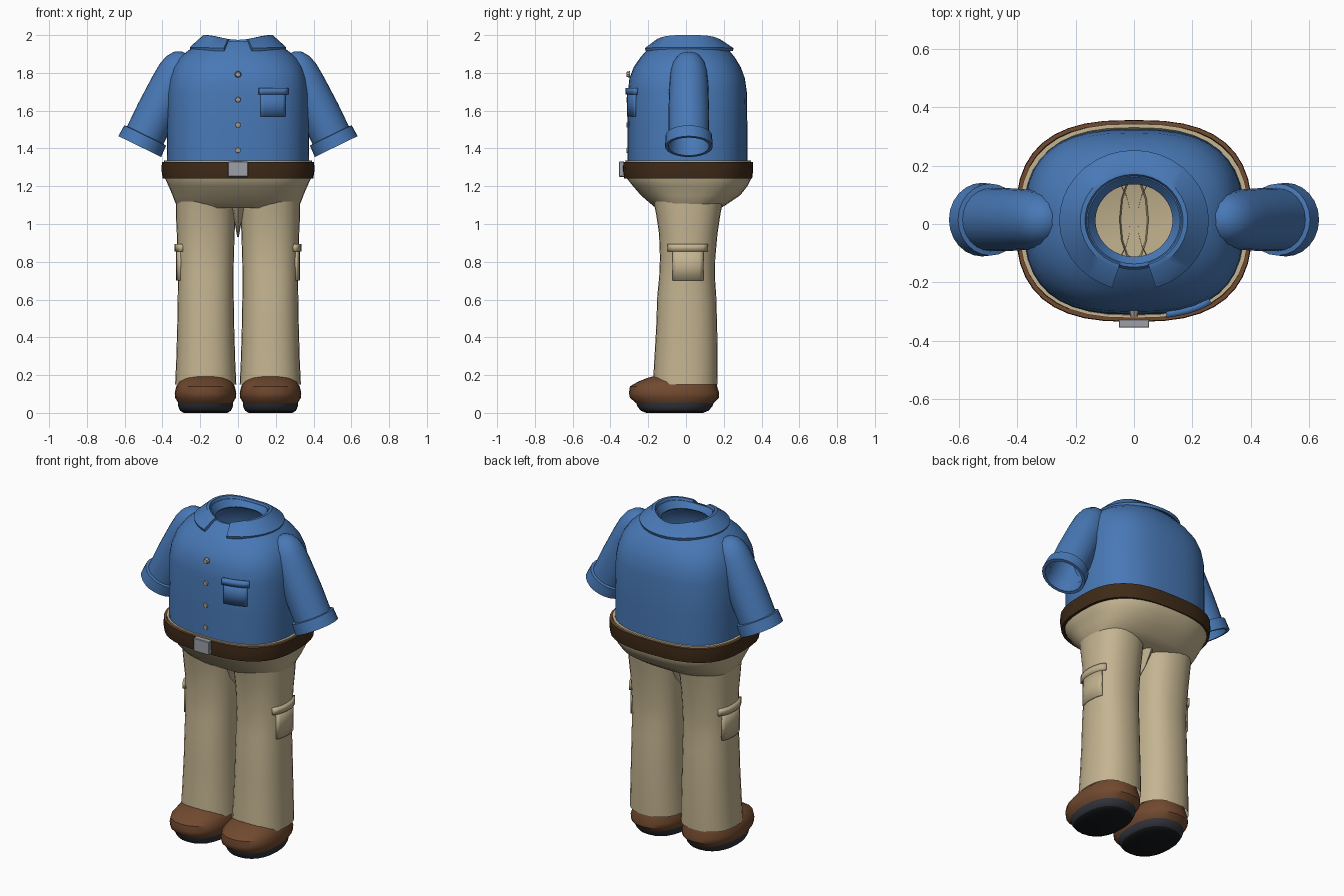
import bpy, bmesh, math
from mathutils import Matrix

if "Cube" in bpy.data.objects:
    bpy.data.objects.remove(bpy.data.objects["Cube"])


def material(name, r, g, b):
    m = bpy.data.materials.new(name)
    m.use_nodes = True
    m.diffuse_color = (r, g, b, 1)
    m.node_tree.nodes["Principled BSDF"].inputs["Base Color"].default_value = (r, g, b, 1)
    return m


BLUE = material("shirt blue", 0.065, 0.19, 0.47)
TAN = material("trouser tan", 0.55, 0.455, 0.28)
BROWN = material("shoe brown", 0.165, 0.067, 0.028)
DARK = material("belt dark brown", 0.05, 0.024, 0.009)
STEEL = material("buckle grey", 0.34, 0.35, 0.39)
BUTTON = material("button grey", 0.4, 0.34, 0.28)
SOLE = material("sole slate", 0.03, 0.033, 0.042)
TREAD = material("tread black", 0.008, 0.009, 0.011)


def finish(name, bm, mats, mirror=False, thick=0, rule=None, angle=40):
    bmesh.ops.recalc_face_normals(bm, faces=bm.faces)
    bm.normal_update()
    if rule:
        for f in bm.faces:
            f.material_index = rule(f)
    me = bpy.data.meshes.new(name)
    bm.to_mesh(me)
    bm.free()
    ob = bpy.data.objects.new(name, me)
    bpy.context.collection.objects.link(ob)
    for m in mats:
        me.materials.append(m)
    if thick:
        s = ob.modifiers.new("Thickness", "SOLIDIFY")
        s.thickness, s.offset = thick, 0
    if mirror:
        ob.modifiers.new("Mirror", "MIRROR")
    bpy.ops.object.select_all(action="DESELECT")
    ob.select_set(True)
    bpy.context.view_layer.objects.active = ob
    bpy.ops.object.shade_smooth_by_angle(angle=math.radians(angle))
    return ob


def skin(bm, rows, wrap=True, close=False):
    """Join neighbouring rows of vertices with quads."""
    pairs = list(zip(rows, rows[1:])) + ([(rows[-1], rows[0])] if close else [])
    for a, b in pairs:
        n = len(a)
        for i in range(n if wrap else n - 1):
            j = (i + 1) % n
            bm.faces.new((a[i], a[j], b[j], b[i]))


def loft(name, rings, mats, cx=0, exp=2.0, n=32, caps="", close=False, matrix=None, **kw):
    """Rings are (z, half width, back-most y, front-most y)."""
    bm = bmesh.new()
    rows = []
    for k, (z, hx, y0, y1) in enumerate(rings):
        e = exp[k] if isinstance(exp, (list, tuple)) else exp
        row = []
        for i in range(n):
            t = 2 * math.pi * i / n
            c, s = math.cos(t), math.sin(t)
            x = math.copysign(abs(c) ** (2 / e), c) * hx
            y = math.copysign(abs(s) ** (2 / e), s) * (y1 - y0) / 2
            row.append(bm.verts.new((cx + x, (y0 + y1) / 2 + y, z)))
        rows.append(row)
    skin(bm, rows, close=close)
    if "b" in caps:
        bm.faces.new(rows[0])
    if "t" in caps:
        bm.faces.new(rows[-1])
    if matrix:
        bm.transform(matrix)
    return finish(name, bm, mats, **kw)


def patch(name, u, v, surface, mat, thick, **kw):
    """Curved plate that follows a surface."""
    bm = bmesh.new()
    rows = [[bm.verts.new(surface(u[0] + (u[1] - u[0]) * i / 8, z)) for i in range(9)] for z in v]
    skin(bm, rows, wrap=False)
    return finish(name, bm, [mat], thick=thick, **kw)


# Shirt body
loft("shirt_body", [(1.29, 0.375, -0.31, 0.325), (1.5, 0.376, -0.31, 0.325),
                    (1.70, 0.373, -0.307, 0.322), (1.77, 0.362, -0.3, 0.312),
                    (1.83, 0.343, -0.277, 0.29), (1.88, 0.31, -0.243, 0.26),
                    (1.92, 0.262, -0.208, 0.228), (1.95, 0.21, -0.175, 0.195),
                    (1.965, 0.18, -0.155, 0.18)],
     [BLUE], exp=[2.7, 2.7, 2.7, 2.65, 2.55, 2.4, 2.2, 2.1, 2], n=40)


# Collar: a full neck band and an open turned-down flap
def collar(name, profile, start, end, steps):
    bm = bmesh.new()
    rows = []
    for i in range(steps + 1):
        a = math.radians(start + (end - start) * i / steps)
        row = []
        for r, z in profile:
            dip = 0.025 * math.sin(a) ** 4 * max(0, (z - 1.92) / 0.08)
            row.append(bm.verts.new((r * math.cos(a), 0.012 + 0.94 * r * math.sin(a), z - dip)))
        rows.append(row)
    skin(bm, rows)
    bm.faces.new(rows[0])
    bm.faces.new(rows[-1])
    finish(name, bm, [BLUE])


collar("neck_band", [(0.19, 1.95), (0.17, 1.985), (0.158, 1.985), (0.132, 1.945), (0.14, 1.935)], -90, 270, 36)
collar("collar_flap", [(0.162, 1.985), (0.168, 2.0), (0.184, 2.0), (0.256, 1.935), (0.25, 1.915), (0.17, 1.975)],
       -73, 253, 32)

# Sleeves and turned-up cuffs, built along the arm axis
arm = Matrix.Translation((0.52, 0.015, 1.41)) @ Matrix.Rotation(math.radians(-26), 4, "Y")


def tube(pairs):
    return [(z, r, -r, r) for z, r in pairs]


loft("sleeve", tube([(0.015, 0.107), (0.2, 0.108), (0.36, 0.103), (0.44, 0.097), (0.49, 0.084),
                     (0.53, 0.058), (0.55, 0.02)]),
     [BLUE], n=24, caps="t", matrix=arm, mirror=True)
loft("sleeve_cuff", tube([(0, 0.108), (0, 0.126), (0.065, 0.123), (0.068, 0.104)]),
     [BLUE], n=24, close=True, matrix=arm, mirror=True)


# Chest pocket
def chest(x, z):
    return (x, 0.0075 - 0.319 * (1 - abs(x / 0.376) ** 2.7) ** (1 / 2.7), z)


patch("chest_pocket", (0.12, 0.25), (1.57, 1.63, 1.7), chest, BLUE, 0.012)
patch("chest_pocket_flap", (0.11, 0.26), (1.685, 1.72), chest, BLUE, 0.026)

# Buttons
for i in range(4):
    bm = bmesh.new()
    bmesh.ops.create_cone(bm, cap_ends=True, segments=8, radius1=0.018, radius2=0.013, depth=0.02,
                          matrix=Matrix.Translation((0, -0.306, 1.39 + 0.134 * i))
                          @ Matrix.Rotation(math.pi / 2, 4, "X"))
    finish("shirt_button", bm, [BUTTON], angle=20)

# Trousers: hips with waistband, then legs
loft("trouser_hips", [(1.32, 0.37, -0.305, 0.32), (1.336, 0.378, -0.312, 0.33),
                      (1.336, 0.393, -0.322, 0.343), (1.24, 0.386, -0.312, 0.345),
                      (1.2, 0.367, -0.28, 0.325), (1.15, 0.346, -0.237, 0.285),
                      (1.11, 0.331, -0.19, 0.225), (1.085, 0.31, -0.16, 0.185)],
     [TAN], exp=2.6, n=40, caps="t")
loft("trouser_leg", [(1.12, 0.158, -0.172, 0.195), (1.05, 0.158, -0.158, 0.182),
                     (0.95, 0.153, -0.143, 0.167), (0.82, 0.149, -0.138, 0.155),
                     (0.72, 0.147, -0.142, 0.153), (0.62, 0.148, -0.152, 0.16),
                     (0.45, 0.151, -0.158, 0.165), (0.28, 0.156, -0.168, 0.168),
                     (0.15, 0.162, -0.175, 0.166)],
     [TAN], cx=0.171, exp=2.3, n=28, mirror=True)

# Crotch gusset
loft("crotch_gusset", [(0.93, 0.004, -0.02, 0.03), (1.0, 0.016, -0.08, 0.1), (1.1, 0.05, -0.13, 0.16)],
     [TAN], n=12, caps="b")


# Cargo pockets on the outer thighs
def thigh(y, z):
    return (0.171 + 0.15 * (1 - abs((y - 0.009) / 0.15) ** 2.3) ** (1 / 2.3), y, z)


patch("cargo_pocket", (-0.07, 0.09), (0.7, 0.78, 0.87), thigh, TAN, 0.014, mirror=True)
patch("cargo_pocket_flap", (-0.09, 0.11), (0.855, 0.895), thigh, TAN, 0.028, mirror=True)

# Belt with a paler top edge, and its buckle
loft("belt", [(1.24, 0.385, -0.31, 0.335), (1.242, 0.399, -0.328, 0.35), (1.285, 0.405, -0.335, 0.356),
              (1.328, 0.403, -0.333, 0.355), (1.328, 0.39, -0.32, 0.342)],
     [DARK, BROWN], exp=2.7, n=40, close=True, rule=lambda f: int(f.normal.z > 0.7))
bm = bmesh.new()
bmesh.ops.create_cube(bm, size=1, matrix=Matrix.Translation((0, -0.34, 1.29))
                      @ Matrix.Diagonal((0.104, 0.03, 0.08, 1)))
bmesh.ops.bevel(bm, geom=bm.edges[:], offset=0.003, segments=1, affect="EDGES")
finish("belt_buckle", bm, [STEEL], angle=20)

# Shoes
loft("shoe_upper", [(0.05, 0.143, -0.262, 0.145), (0.08, 0.161, -0.297, 0.175), (0.105, 0.163, -0.302, 0.176),
                    (0.14, 0.155, -0.297, 0.165), (0.165, 0.14, -0.255, 0.16),
                    (0.185, 0.118, -0.205, 0.14), (0.196, 0.085, -0.165, 0.12)],
     [BROWN], cx=0.172, exp=2.3, n=24, caps="bt", mirror=True)
loft("shoe_sole", [(0.0, 0.115, -0.21, 0.09), (0.012, 0.135, -0.24, 0.12),
                   (0.035, 0.145, -0.258, 0.14), (0.06, 0.146, -0.266, 0.148)],
     [SOLE, TREAD], cx=0.172, exp=2.3, n=24, caps="bt", mirror=True,
     rule=lambda f: int(f.normal.z < -0.8))
